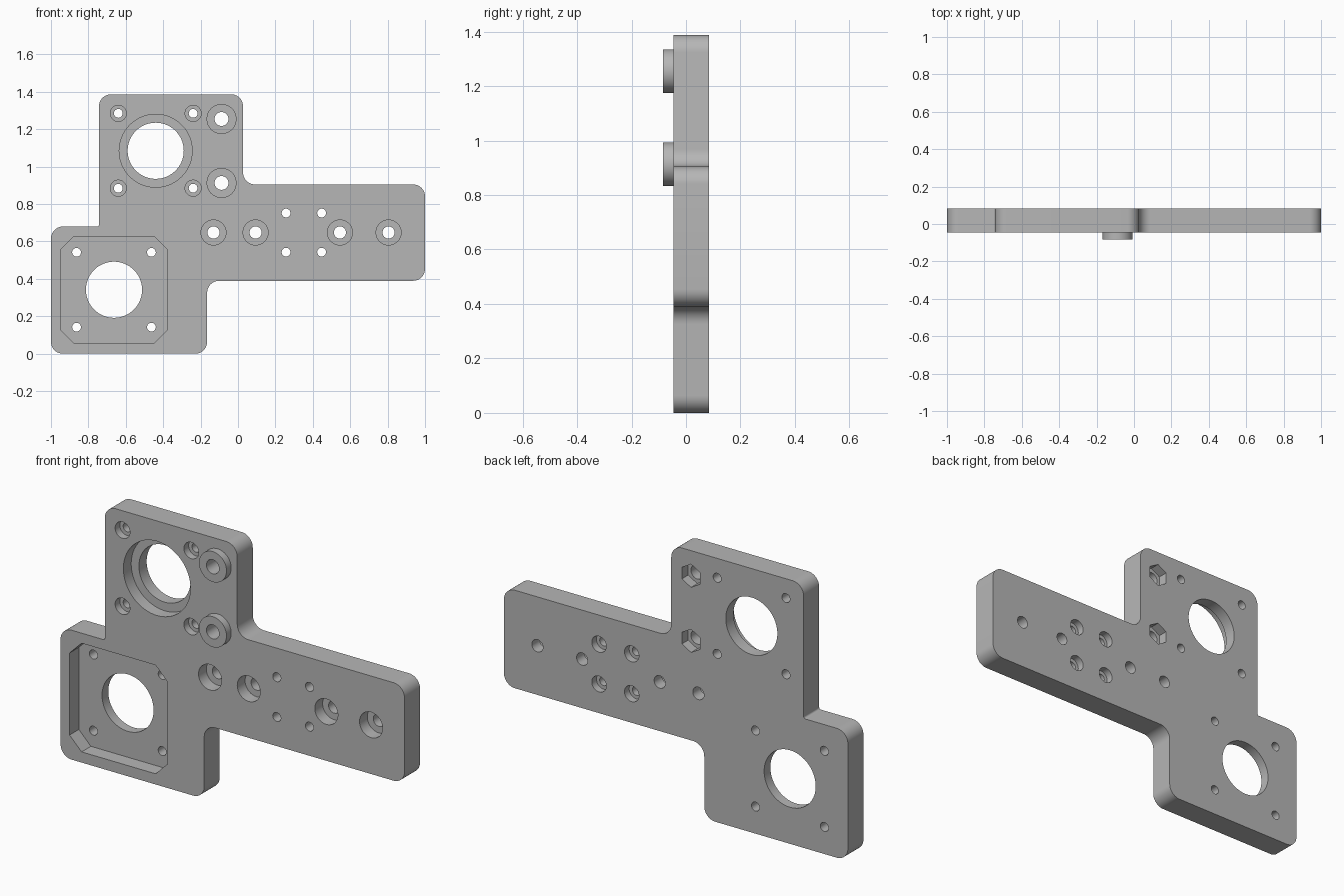
import bpy, bmesh, math
from mathutils import Matrix, Vector

cube = bpy.data.objects.get("Cube")
if cube:
    bpy.data.objects.remove(cube, do_unlink=True)

FRONT, BACK, BOSS = -0.045, 0.084, -0.084
OVER = 0.05  # cutter overshoot

grey = bpy.data.materials.new("plain grey")
grey.use_nodes = True
grey.diffuse_color = (0.47, 0.47, 0.47, 1)
grey.node_tree.nodes["Principled BSDF"].inputs["Base Color"].default_value = (0.47, 0.47, 0.47, 1)


def cylinder(bm, x, z, r, y0, y1, sides=48):
    """Cylinder along y between two depths."""
    place = Matrix.Translation((x, (y0 + y1) / 2, z)) @ Matrix.Rotation(math.pi / 2, 4, "X")
    bmesh.ops.create_cone(bm, cap_ends=True, segments=sides, radius1=r, radius2=r,
                          depth=y1 - y0, matrix=place)


def prism(bm, points, y0, y1, radius, segments, tight=()):
    """Extruded outline with rounded or chamfered corners."""
    verts = [bm.verts.new((x, y0, z)) for x, z in points]
    bm.faces.new(verts)
    sharp = [verts[i] for i in tight]
    soft = [v for v in verts if v not in sharp]
    for group, r in ((sharp, 0.01), (soft, radius)):
        if group:
            bmesh.ops.bevel(bm, geom=group, offset=r, segments=segments,
                            profile=0.5, affect="VERTICES")
    bm.faces.ensure_lookup_table()
    face = bm.faces[-1]
    out = bmesh.ops.extrude_face_region(bm, geom=[face], use_keep_orig=True)
    moved = [g for g in out["geom"] if isinstance(g, bmesh.types.BMVert)]
    bmesh.ops.translate(bm, verts=moved, vec=Vector((0, y1 - y0, 0)))


def make(name, bm):
    bmesh.ops.recalc_face_normals(bm, faces=bm.faces[:])
    mesh = bpy.data.meshes.new(name)
    bm.to_mesh(mesh)
    bm.free()
    mesh.materials.append(grey)
    ob = bpy.data.objects.new(name, mesh)
    bpy.context.collection.objects.link(ob)
    return ob


# Hole layouts (x, z)
bearing = (-0.44, 1.085)
motor = (-0.663, 0.342)
corners = [(sx * 0.2, sz * 0.2) for sx in (-1, 1) for sz in (-1, 1)]
bearing_screws = [(bearing[0] + x, bearing[1] + z) for x, z in corners]
motor_screws = [(motor[0] + x, motor[1] + z) for x, z in corners]
boss_holes = [(-0.088, 1.255), (-0.088, 0.913)]
row_holes = [(x, 0.648) for x in (-0.131, 0.094, 0.545, 0.805)]
rail_screws = [(x, z) for x in (0.257, 0.447) for z in (0.543, 0.752)]

# Mounting plate
bm = bmesh.new()
outline = [(-1, 0), (-0.165, 0), (-0.165, 0.39), (1, 0.39), (1, 0.905),
           (0.027, 0.905), (0.027, 1.387), (-0.743, 1.387), (-0.743, 0.68), (-1, 0.68)]
prism(bm, outline, FRONT, BACK, 0.064, 10, tight=[8])
plate = make("mounting_plate", bm)

# Raised bosses
bm = bmesh.new()
for x, z in boss_holes:
    cylinder(bm, x, z, 0.08, BOSS, 0)
bosses = make("bosses", bm)

# Front recesses: bearing seat, motor pocket, screw head counterbores
bm = bmesh.new()
top = FRONT - OVER
prism(bm, [(-0.948, 0.056), (-0.378, 0.056), (-0.378, 0.627), (-0.948, 0.627)],
      top, FRONT + 0.077, 0.07, 1)
cylinder(bm, *bearing, 0.195, top, FRONT + 0.065, 96)
for x, z in bearing_screws:
    cylinder(bm, x, z, 0.043, top, FRONT + 0.039)
for x, z in row_holes:
    cylinder(bm, x, z, 0.067, top, FRONT + 0.065)
front_recesses = make("front_recesses", bm)

# Back recesses: hexagonal nut pockets and rail counterbores
bm = bmesh.new()
for x, z in boss_holes:
    cylinder(bm, x, z, 0.061, BACK - 0.052, BACK + OVER, 6)
for x, z in rail_screws:
    cylinder(bm, x, z, 0.042, BACK - 0.039, BACK + OVER)
back_recesses = make("back_recesses", bm)

# Through holes
bm = bmesh.new()
for spots, r in (([bearing, motor], 0.15), (boss_holes, 0.037), (row_holes, 0.0325),
                 (bearing_screws + motor_screws + rail_screws, 0.0235)):
    for x, z in spots:
        cylinder(bm, x, z, r, BOSS - OVER, BACK + OVER, 96 if r > 0.1 else 32)
through_holes = make("through_holes", bm)

# Combine
helpers = [(bosses, "UNION"), (front_recesses, "DIFFERENCE"),
           (back_recesses, "DIFFERENCE"), (through_holes, "DIFFERENCE")]
for ob in bpy.context.selected_objects:
    ob.select_set(False)
bpy.context.view_layer.objects.active = plate
plate.select_set(True)
for helper, operation in helpers:
    helper.hide_render = True
    mod = plate.modifiers.new(helper.name, "BOOLEAN")
    mod.operation = operation
    mod.solver = "EXACT"
    mod.object = helper
    bpy.ops.object.modifier_apply(modifier=mod.name)
for helper, operation in helpers:
    bpy.data.objects.remove(helper, do_unlink=True)

bpy.ops.object.shade_smooth_by_angle(angle=math.radians(30))
